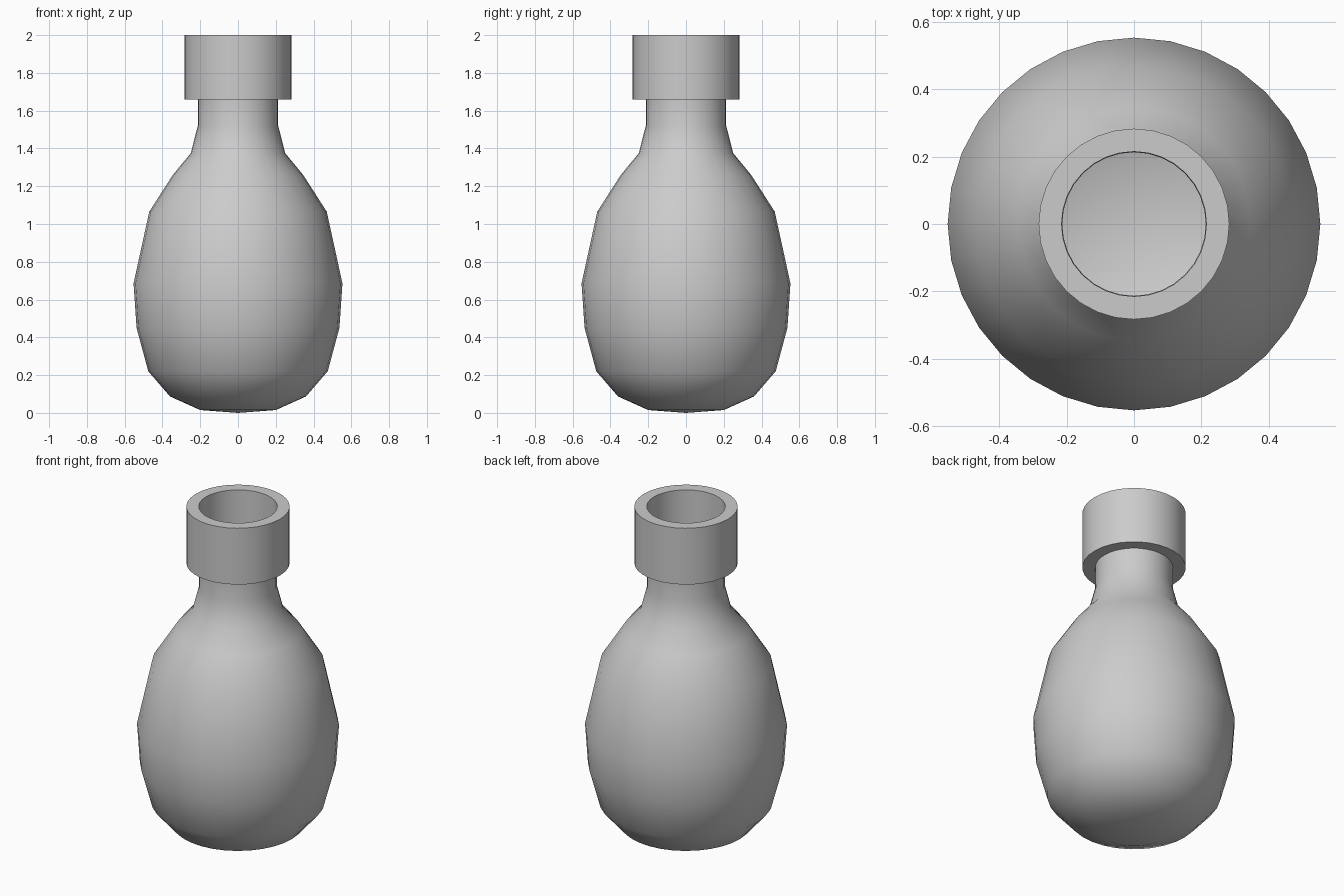
import bpy, bmesh
from math import sin, cos, tau, radians

if "Cube" in bpy.data.objects:
    bpy.data.objects.remove(bpy.data.objects["Cube"])

SIDES = 32


def lathe(name, profile, closed=False, floor_z=None, angle=40):
    """Revolve (radius, z) points around z; optional fan floor at the first ring."""
    bm = bmesh.new()
    rings = [[bm.verts.new((r * cos(tau * i / SIDES), r * sin(tau * i / SIDES), z))
              for i in range(SIDES)] for r, z in profile]
    pairs = list(zip(rings, rings[1:]))
    if closed:
        pairs.append((rings[-1], rings[0]))
    for a, b in pairs:
        for i in range(SIDES):
            j = (i + 1) % SIDES
            bm.faces.new((a[i], a[j], b[j], b[i]))
    if floor_z is not None:
        c = bm.verts.new((0, 0, floor_z))
        for i in range(SIDES):
            bm.faces.new((c, rings[0][(i + 1) % SIDES], rings[0][i]))
    me = bpy.data.meshes.new(name)
    bm.to_mesh(me)
    bm.free()
    ob = bpy.data.objects.new(name, me)
    bpy.context.collection.objects.link(ob)
    bpy.ops.object.select_all(action='DESELECT')
    ob.select_set(True)
    bpy.context.view_layer.objects.active = ob
    bpy.ops.object.shade_smooth_by_angle(angle=radians(angle))
    return ob


# Thin hollow body with a tapering neck
lathe("bottle_body", [(0.20, 0.015), (0.36, 0.087), (0.475, 0.22), (0.537, 0.45),
                      (0.553, 0.685), (0.47, 1.065), (0.345, 1.26), (0.25, 1.375),
                      (0.213, 1.52), (0.213, 1.66)], floor_z=0.0)

# Thick collar around the open mouth
lathe("mouth_collar", [(0.213, 1.66), (0.283, 1.66), (0.283, 2.0), (0.215, 2.0)],
      closed=True)
